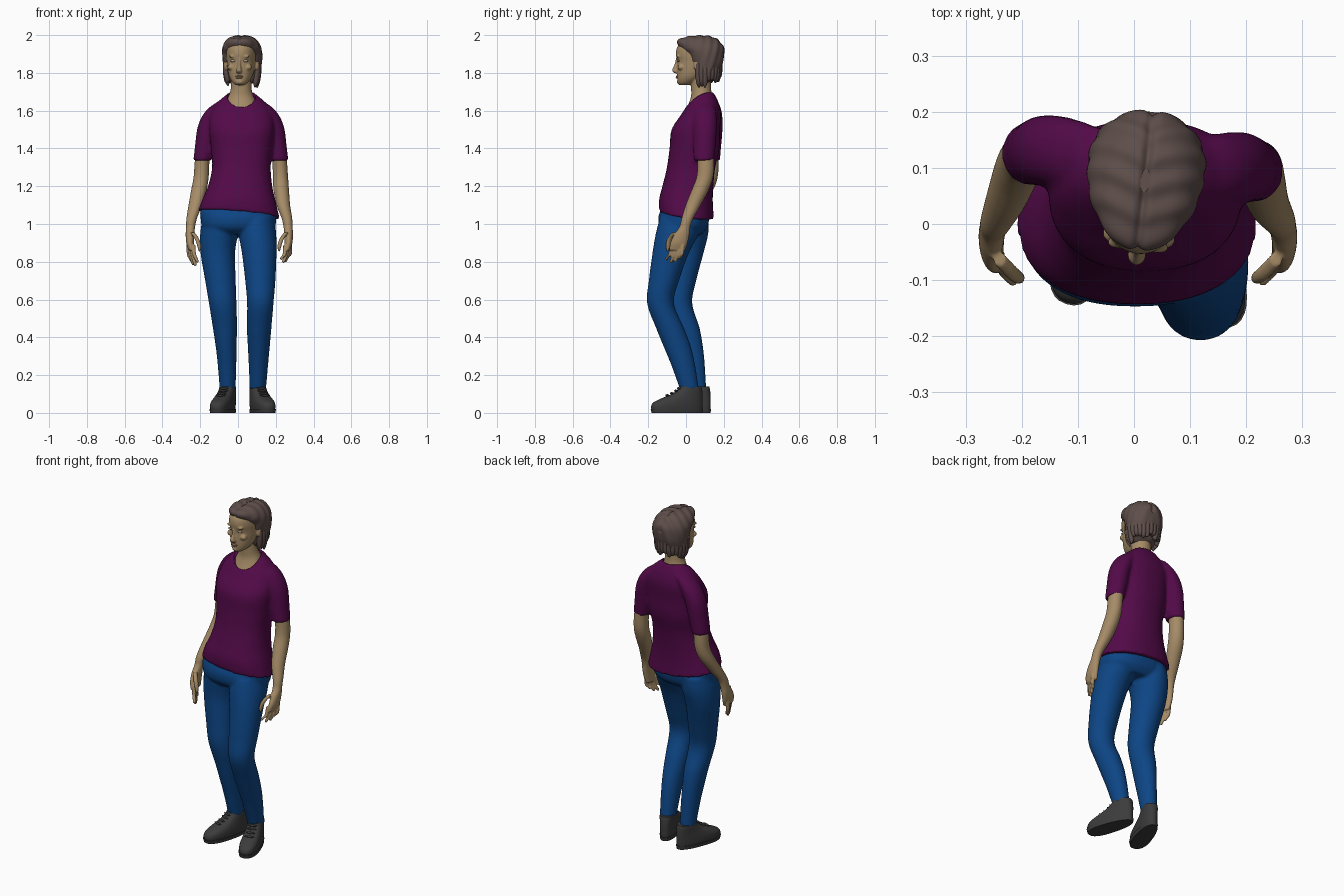
import bpy, bmesh, random
from math import sin, cos, pi, exp, copysign
from mathutils import Vector, Matrix

random.seed(4)
COLORS = {"skin": (.38, .26, .135), "top": (.085, .003, .065), "denim": (.004, .06, .235),
          "hair": (.11, .075, .068), "leather": (.045, .045, .047), "lip": (.36, .2, .12),
          "eye": (.36, .31, .24)}
MATS = {}
for key, c in COLORS.items():
    MATS[key] = bpy.data.materials.new(key)
    MATS[key].diffuse_color = (*c, 1)


def spline(keys, sub):
    """Catmull-Rom interpolation through tuples."""
    out = []
    for i in range(len(keys) - 1):
        a, b, c, d = keys[max(i - 1, 0)], keys[i], keys[i + 1], keys[min(i + 2, len(keys) - 1)]
        for k in range(sub):
            t = k / sub
            out.append([.5 * (2*q + (r - p)*t + (2*p - 5*q + 4*r - s)*t*t + (3*q - p - 3*r + s)*t**3)
                        for p, q, r, s in zip(a, b, c, d)])
    return out + [list(keys[-1])]


def loft(bm, keys, n=28, sub=5, p=2, turn=0, fn=None):
    """Closed skin through level rings (z, cx, cy, rx, ry)."""
    rings = []
    for z, cx, cy, rx, ry in spline(keys, sub):
        ring = []
        for i in range(n):
            c, s = cos(2*pi*i/n), sin(2*pi*i/n)
            x, y = rx * copysign(abs(c)**(2/p), c), ry * copysign(abs(s)**(2/p), s)
            v = Vector((cx + x*cos(turn) - y*sin(turn), cy + x*sin(turn) + y*cos(turn), z))
            ring.append(bm.verts.new(fn(v) if fn else v))
        rings.append(ring)
    for a, b in zip(rings, rings[1:]):
        for i in range(n):
            j = (i + 1) % n
            bm.faces.new((a[i], a[j], b[j], b[i]))
    bm.faces.new(rings[0])
    bm.faces.new(rings[-1])


def depth(keys, cx=0):
    """Rings given as (z, front y, back y, half width)."""
    return [(z, cx, (f + b)/2, w, (b - f)/2) for z, f, b, w in keys]


def ball(bm, pos, size, fn=None):
    m = Matrix.Translation(pos) @ Matrix.Diagonal((*size, 1))
    vs = bmesh.ops.create_uvsphere(bm, u_segments=20, v_segments=12, radius=1, matrix=m)["verts"]
    for v in vs:
        if fn:
            v.co = fn(v.co)


def finish(name, bm, mat, voxel=0, smooth=0):
    bmesh.ops.recalc_face_normals(bm, faces=bm.faces)
    me = bpy.data.meshes.new(name)
    bm.to_mesh(me)
    bm.free()
    for f in me.polygons:
        f.use_smooth = len(f.vertices) <= 4
    ob = bpy.data.objects.new(name, me)
    bpy.context.collection.objects.link(ob)
    if mat:
        me.materials.append(MATS[mat])
    if voxel:
        r = ob.modifiers.new("blend", 'REMESH')
        r.mode, r.voxel_size, r.use_smooth_shade = 'VOXEL', voxel, True
        s = ob.modifiers.new("soften", 'SMOOTH')
        s.factor, s.iterations = .5, smooth
    return ob


# shirt: torso and sleeves blended together, slanted hem
def hem(v):
    w = min(1, max(0, (1.25 - v.z) / .2))
    v.z -= w * (.09 * v.x + .13 * v.y)
    return v

bm = bmesh.new()
loft(bm, [(1.05, .005, .003, .215, .145), (1.12, .007, .0, .195, .142), (1.2, .012, .01, .17, .134),
          (1.3, .018, .027, .155, .128), (1.4, .02, .045, .163, .132), (1.5, .02, .052, .172, .128),
          (1.58, .018, .08, .165, .105), (1.64, .018, .093, .13, .08), (1.68, .018, .097, .085, .058),
          (1.7, .018, .097, .06, .045)], n=48, p=2.3, fn=hem)
for s in (-1, 1):
    y = .11 - .015*s
    loft(bm, [(z, .015 + s*dx, y + dy, r, r*1.12) for z, dx, dy, r in
              ((1.335, .203, 0, .049), (1.42, .189, .003, .053), (1.5, .176, .006, .056),
               (1.56, .155, .006, .056), (1.61, .123, .003, .052), (1.65, .08, 0, .04))])
shirt = finish("shirt", bm, "top", .009, 5)

# neck opening cut from the shirt
bm = bmesh.new()
ball(bm, (.018, .045, 1.705), (.082, .1, .098))
cutter = finish("neck_cutter", bm, "top")
cutter.hide_render = True
cutter.hide_viewport = True
cut = shirt.modifiers.new("neckline", 'BOOLEAN')
cut.operation, cut.object = 'DIFFERENCE', cutter

# trousers: hips and two differently bent legs
bm = bmesh.new()
loft(bm, [(.945, .003, -.008, .14, .09), (.98, .003, -.013, .19, .125), (1.03, .002, -.012, .2, .135),
          (1.08, .002, -.004, .198, .128), (1.14, .005, .005, .16, .11)], n=40, p=2.3)
loft(bm, [(.125, .105, .018, .043, .05), (.25, .108, -.014, .051, .063), (.35, .11, -.046, .058, .072),
          (.45, .112, -.085, .065, .074), (.58, .118, -.135, .07, .071), (.7, .118, -.117, .08, .08),
          (.85, .112, -.08, .092, .097), (.95, .102, -.045, .1, .115), (1.03, .095, -.02, .095, .12)])
loft(bm, [(.125, -.055, .06, .042, .047), (.25, -.058, .04, .049, .06), (.35, -.063, .02, .055, .07),
          (.45, -.069, -.002, .064, .074), (.58, -.081, -.038, .073, .071), (.7, -.093, -.028, .081, .082),
          (.85, -.107, -.006, .092, .1), (.95, -.1, .002, .1, .116), (1.03, -.093, 0, .095, .12)])
finish("trousers", bm, "denim", .008, 4)

# shoes with soles and laces
for s, ax, ay in ((-1, -.055, .062), (1, .105, .02)):
    def place(v):
        x, y, a = v.x * (.98 - .9*v.y - .08), v.y, .31*s
        return Vector((ax + x*cos(a) - y*sin(a), ay + x*sin(a) + y*cos(a), v.z))
    side = "left" if s > 0 else "right"
    bm = bmesh.new()
    loft(bm, depth([(.015, -.21, .068, .05), (.035, -.212, .07, .052), (.055, -.2, .07, .052),
                    (.075, -.16, .07, .05), (.1, -.1, .069, .047), (.125, -.062, .066, .046),
                    (.14, -.052, .062, .045)]), p=2.4, n=36, fn=place)
    for y, z in ((-.125, .093), (-.1, .104), (-.077, .117), (-.062, .13)):
        ball(bm, (0, y, z), (.027, .006, .006), place)
    finish(side + "_shoe", bm, "leather")
    bm = bmesh.new()
    loft(bm, depth([(0, -.21, .07, .052), (.02, -.215, .073, .055)]), p=2.4, n=36, sub=1, fn=place)
    finish(side + "_sole", bm, "leather")

# arms and hands
for s in (-1, 1):
    b = .01 if s < 0 else -.006
    dy = .012 - .012*s
    X = lambda d: .015 + s*d
    bm = bmesh.new()
    loft(bm, [(1.45, X(.185), .1 + dy, .04, .045), (1.34, X(.204), .105 + dy, .039, .044),
              (1.25, X(.21), .1 + dy, .04, .044), (1.18, X(.217 + b/2), .075 + dy, .041, .045),
              (1.1, X(.231 + b), .038 + dy/2, .036, .04), (1.03, X(.25 + b), .008, .028, .031),
              (.985, X(.256 + b), -.006, .024, .029), (.945, X(.259 + b), -.022, .023, .04),
              (.9, X(.258 + b), -.037, .021, .046), (.862, X(.252 + b), -.046, .015, .043)],
         turn=0)
    d = Vector((-s*.42, -.9))
    hand = Vector((X(.254 + b), -.044))
    low = .015 if s < 0 else 0
    # four fingers, then the thumb
    for t, tip in ((.033, .81), (.011, .793), (-.011, .797), (-.032, .815)):
        p0, p1 = hand + d*t*.95, hand + d*t*1.2 + Vector((-s*.016, -.022))
        pm = p0.lerp(p1, .4) + Vector((s*.004, 0))
        tip -= low
        loft(bm, [(.89, *p0, .011, .011), (.84, *pm, .0105, .0105), (tip + .01, *p1, .009, .009),
                  (tip, *p1, .004, .004)], n=12)
    q = hand + d*.03
    loft(bm, [(.955, *(q - d*.01), .012, .014), (.92, *(q + d*.018 + Vector((-s*.012, 0))), .012, .014),
              (.88, *(q + d*.028 + Vector((-s*.02, 0))), .0105, .011),
              (.855, *(q + d*.028 + Vector((-s*.02, 0))), .005, .005)], n=12)
    finish(("left" if s > 0 else "right") + "_arm", bm, "skin", .0045, 2)


# head, turned slightly to one side
def turned(v):
    x, y, a = v.x, v.y - .08, -.11
    return Vector((.02 + x*cos(a) - y*sin(a), .08 + x*sin(a) + y*cos(a), v.z))

bm = bmesh.new()
loft(bm, depth([(1.735, -.036, .02, .022), (1.75, -.044, .05, .041), (1.78, -.047, .1, .06),
                (1.82, -.048, .15, .071), (1.86, -.047, .175, .077), (1.9, -.054, .18, .08),
                (1.94, -.045, .18, .078), (1.97, -.01, .15, .06), (1.985, .04, .12, .03)]),
     n=40, p=2.1, fn=turned)
loft(bm, [(1.798, 0, -.052, .01, .008), (1.808, 0, -.056, .017, .017), (1.82, 0, -.056, .013, .018),
          (1.845, 0, -.05, .008, .012), (1.88, 0, -.044, .007, .009)], n=16, fn=turned)
for s in (-1, 1):
    ball(bm, (s*.034, -.038, 1.887), (.022, .011, .007), turned)
    ball(bm, (s*.045, -.022, 1.83), (.02, .018, .016), turned)
    ball(bm, (s*.082, .07, 1.84), (.012, .02, .032), turned)
ball(bm, (0, -.036, 1.752), (.019, .014, .013), turned)
loft(bm, [(1.56, .016, .085, .1, .09), (1.6, .016, .083, .1, .085), (1.645, .016, .085, .082, .068),
          (1.68, .016, .083, .065, .056), (1.72, .017, .08, .055, .053), (1.8, .018, .08, .055, .055)])
finish("head_and_neck", bm, "skin", .0045, 3)

# eyes and lips
bm = bmesh.new()
for s in (-1, 1):
    ball(bm, (s*.033, -.037, 1.864), (.015, .009, .007), turned)
finish("eyes", bm, "eye")
bm = bmesh.new()
ball(bm, (0, -.046, 1.781), (.022, .009, .0045), turned)
ball(bm, (0, -.046, 1.774), (.018, .009, .005), turned)
finish("lips", bm, "lip")


# hair: combed ridges running back from a centre parting, ragged locks below
def combed(v):
    c = Vector((0, .08, 1.86))
    k = sin(125*(v.y - .45*abs(v.x) + .35*(2 - v.z)))
    v = c + (v - c) * (1 + .016*k)
    if v.z > 1.9:
        v -= (v - c).normalized() * .009 * exp(-(v.x/.008)**2)
    return turned(v)

bm = bmesh.new()
loft(bm, depth([(1.745, .055, .12, .06), (1.77, .048, .15, .083), (1.8, .038, .175, .094),
                (1.85, .024, .196, .102), (1.9, .0, .202, .105), (1.935, -.034, .2, .101),
                (1.965, -.046, .182, .086), (1.985, -.025, .155, .064), (1.995, .02, .125, .035),
                (1.999, .055, .1, .008)]), n=96, sub=8, p=2.1, fn=combed)
for i in range(17):
    a = -.35 + (pi + .7)*i/16
    c, s, low = cos(a), sin(a), 1.735 + .03*max(0, sin(a)) + random.uniform(-.02, .015)
    ring = lambda z, k, r: (z, c*.095*k, .1 + s*.085*k, r, r)
    loft(bm, [ring(1.85, .93, .014), ring(1.8, .9, .016), ring((1.78 + low)/2, .84, .014),
              ring(low, .82 + random.uniform(-.05, .1), .003)], n=10, fn=turned)
finish("hair", bm, "hair")
